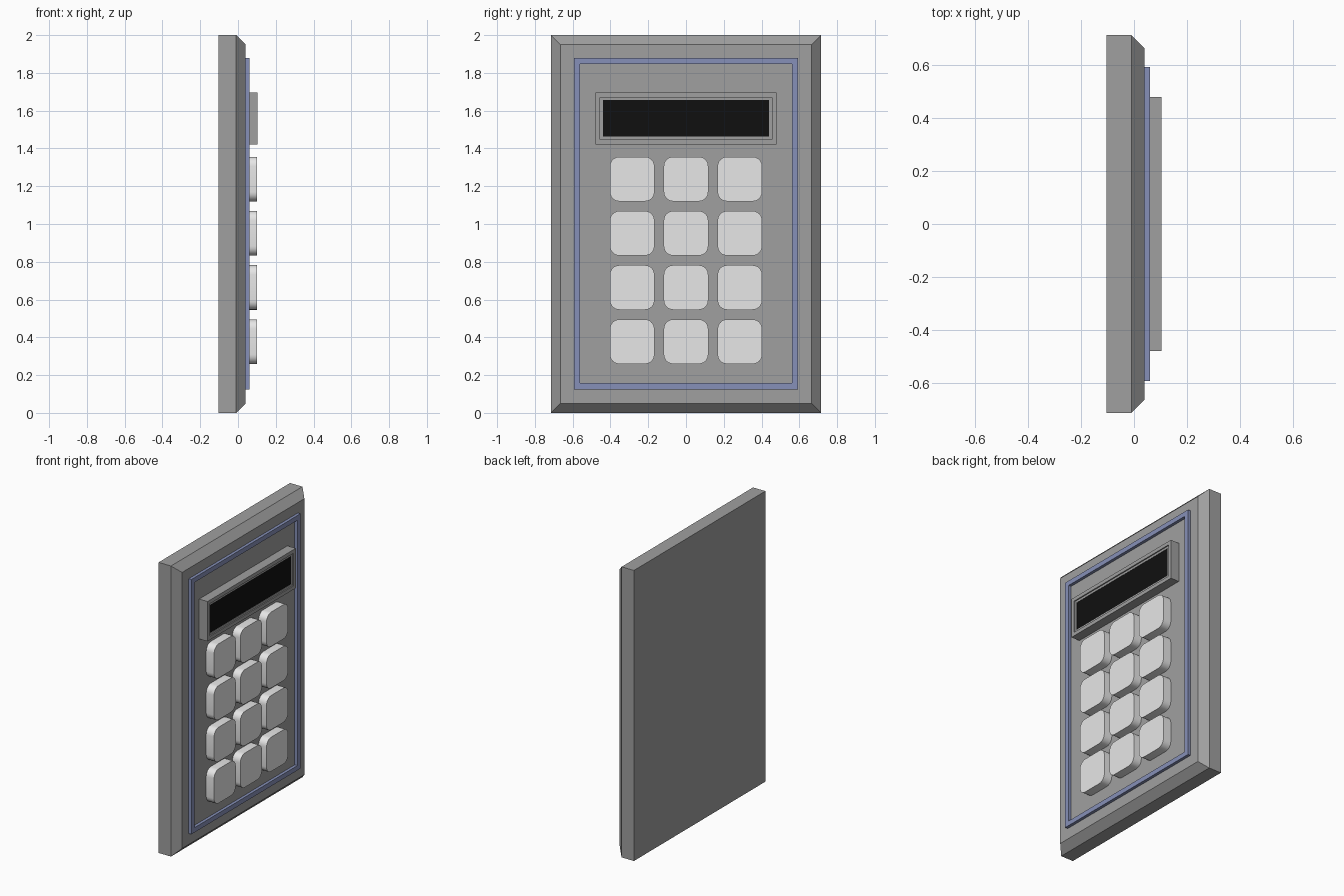
import bpy, bmesh, math

cube = bpy.data.objects.get("Cube")
if cube:
    bpy.data.objects.remove(cube, do_unlink=True)


def material(name, rgb):
    m = bpy.data.materials.new(name)
    m.use_nodes = True
    m.diffuse_color = (*rgb, 1)
    m.node_tree.nodes["Principled BSDF"].inputs["Base Color"].default_value = (*rgb, 1)
    return m


grey = material("casing grey", (0.35, 0.35, 0.35))
blue = material("trim blue", (0.24, 0.28, 0.48))
light = material("key light grey", (0.8, 0.8, 0.8))
black = material("screen black", (0.005, 0.005, 0.005))


def outline(half_w, half_h, radius=0, steps=6):
    """Rectangle in y and z, with optional rounded corners."""
    if not radius:
        return [(half_w, half_h), (-half_w, half_h), (-half_w, -half_h), (half_w, -half_h)]
    points = []
    for k, (sy, sz) in enumerate([(1, 1), (-1, 1), (-1, -1), (1, -1)]):
        for i in range(steps + 1):
            a = math.pi / 2 * (k + i / steps)
            points.append((sy * (half_w - radius) + radius * math.cos(a),
                           sz * (half_h - radius) + radius * math.sin(a)))
    return points


def loft(name, sections, y, z, mats, ring=False):
    """Join outlines (x, points) into a solid, or a closed ring without caps."""
    bm = bmesh.new()
    loops = [[bm.verts.new((x, y + p, z + q)) for p, q in pts] for x, pts in sections]
    pairs = list(zip(loops, loops[1:]))
    if ring:
        pairs.append((loops[-1], loops[0]))
    for a, b in pairs:
        for i in range(len(a)):
            j = (i + 1) % len(a)
            bm.faces.new((a[i], a[j], b[j], b[i]))
    if not ring:
        bm.faces.new(loops[0])
        bm.faces.new(loops[-1]).material_index = len(mats) - 1
    bmesh.ops.recalc_face_normals(bm, faces=bm.faces)
    mesh = bpy.data.meshes.new(name)
    bm.to_mesh(mesh)
    bm.free()
    for m in mats:
        mesh.materials.append(m)
    obj = bpy.data.objects.new(name, mesh)
    bpy.context.collection.objects.link(obj)
    return obj


# Casing with a chamfered front edge
FACE = 0.04
full, inset = outline(0.715, 1.0), outline(0.665, 0.95)
loft("casing", [(-0.104, full), (-0.01, full), (FACE, inset)], 0, 1, [grey])

# Raised trim frame around the face
outer, inner = outline(0.593, 0.877), outline(0.56, 0.844)
loft("trim_frame", [(FACE, outer), (0.06, outer), (0.06, inner), (FACE, inner)],
     0, 1.002, [blue], ring=True)

# Display housing with a shallow stepped recess and dark screen
rim, lip, screen = outline(0.48, 0.137), outline(0.455, 0.112), outline(0.44, 0.097)
loft("display", [(FACE, rim), (0.104, rim), (0.104, lip), (0.096, lip),
                 (0.096, screen), (0.094, screen)], 0, 1.559, [grey, black])

# Keypad of rounded keys
key = outline(0.118, 0.118, 0.05)
for row in range(4):
    for col in range(3):
        obj = loft(f"key_{row + 1}_{col + 1}", [(FACE, key), (0.1, key)],
                   (col - 1) * 0.285, 1.238 - row * 0.287, [light])
        bpy.ops.object.select_all(action="DESELECT")
        obj.select_set(True)
        bpy.context.view_layer.objects.active = obj
        bpy.ops.object.shade_smooth_by_angle(angle=math.radians(30))
